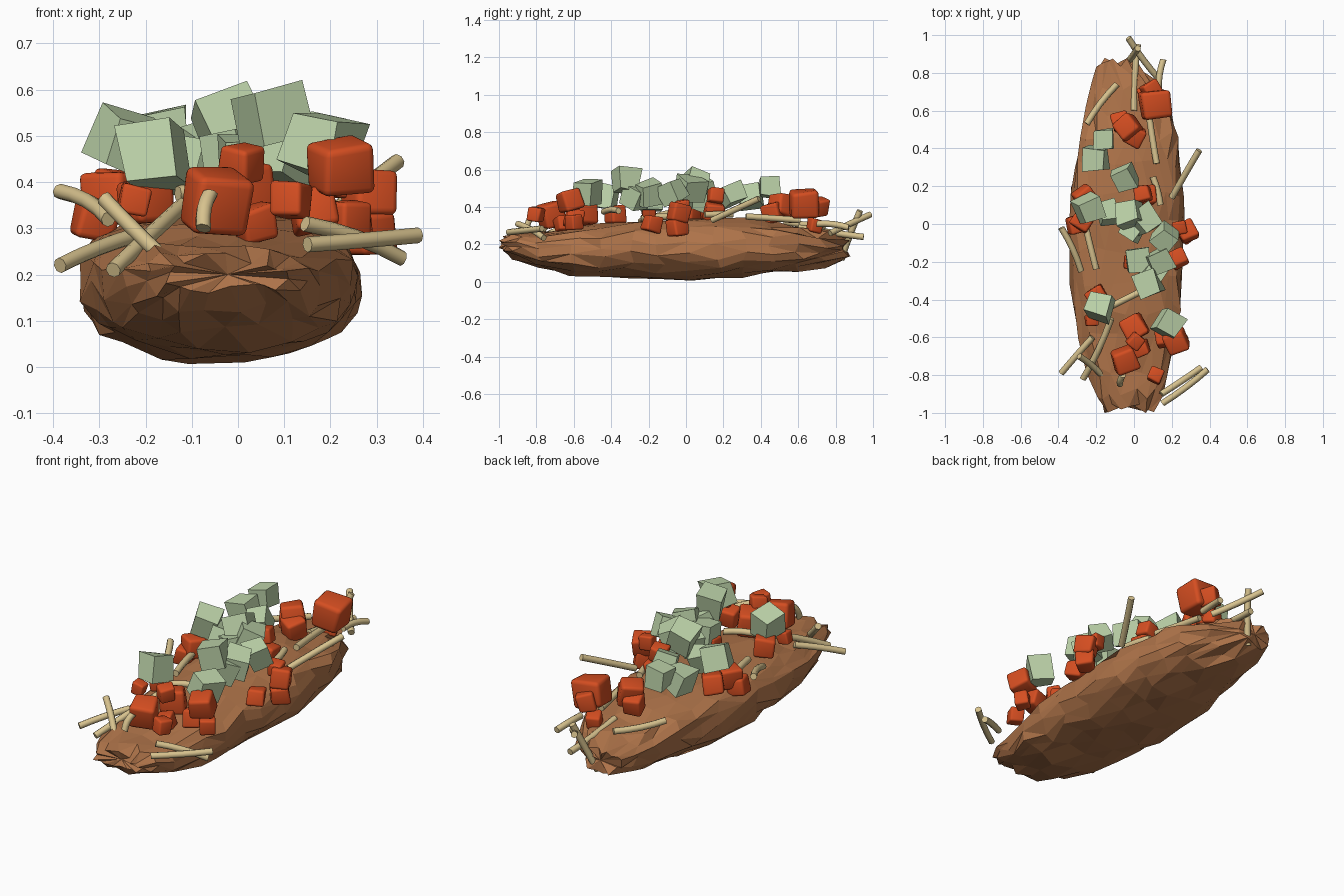
import bpy, bmesh, math, random
from mathutils import Vector, Euler

random.seed(7)


def mat(name, rgb):
    m = bpy.data.materials.new(name)
    m.diffuse_color = (*rgb, 1)
    return m


CRUST = mat("brown crust", (0.43, 0.175, 0.068))
RED = mat("orange red", (0.66, 0.075, 0.015))
GREEN = mat("pale green", (0.50, 0.64, 0.39))
CREAM = mat("straw cream", (0.68, 0.54, 0.27))


def add_object(name, bm, material, smooth=False):
    me = bpy.data.meshes.new(name)
    bmesh.ops.recalc_face_normals(bm, faces=bm.faces[:])
    for f in bm.faces:
        f.smooth = smooth
    bm.to_mesh(me)
    bm.free()
    me.materials.append(material)
    ob = bpy.data.objects.new(name, me)
    bpy.context.collection.objects.link(ob)
    return ob


# Craggy long base: rings of (y, left x, right x, bottom z, top z)
RINGS = [(-0.975, -0.15, 0.11, 0.165, 0.235), (-0.90, -0.20, 0.145, 0.12, 0.255),
         (-0.78, -0.25, 0.18, 0.08, 0.27), (-0.60, -0.305, 0.23, 0.042, 0.285),
         (-0.45, -0.325, 0.25, 0.033, 0.305), (-0.30, -0.335, 0.26, 0.027, 0.32),
         (-0.14, -0.345, 0.265, 0.02, 0.335), (0.02, -0.35, 0.265, 0.012, 0.34),
         (0.17, -0.335, 0.26, 0.02, 0.34), (0.32, -0.315, 0.25, 0.032, 0.335),
         (0.46, -0.285, 0.235, 0.045, 0.32), (0.60, -0.25, 0.20, 0.06, 0.295),
         (0.73, -0.225, 0.12, 0.085, 0.27), (0.85, -0.19, 0.01, 0.125, 0.245)]
SEG = 20
bm = bmesh.new()
rows = []
for i, (y, xl, xr, zb, zt) in enumerate(RINGS):
    cx, hw = (xl + xr) / 2, (xr - xl) / 2
    zm = zb + (zt - zb) * 0.56
    row = []
    for k in range(SEG):
        a = math.tau * (k + 0.5 * (i % 2)) / SEG
        c, s = math.cos(a), math.sin(a)
        n = 2 / 2.5
        x = cx + hw * math.copysign(abs(c) ** n, c)
        z = zm + (zt - zm if s > 0 else zm - zb) * math.copysign(abs(s) ** n, s)
        j = 0.013
        row.append(bm.verts.new((x + random.uniform(-j, j), y + random.uniform(-0.03, 0.03),
                                 max(0.0, z + random.uniform(-j, j)))))
    rows.append(row)
for r0, r1 in zip(rows, rows[1:]):
    for k in range(SEG):
        bm.faces.new((r0[k], r0[(k + 1) % SEG], r1[(k + 1) % SEG], r1[k]))
# Blunt, slightly hollow ends
for row, y in ((rows[0], -0.95), (rows[-1], 0.85)):
    mid = sum((v.co for v in row), Vector()) / SEG
    cv = bm.verts.new((mid.x, y, mid.z))
    for k in range(SEG):
        bm.faces.new((row[k], row[(k + 1) % SEG], cv))
bmesh.ops.triangulate(bm, faces=[f for f in bm.faces if random.random() < 0.6])
add_object("crusty_base", bm, CRUST)


def chunk(name, x, y, z, size, yaw, material, tilt, warp, rounded):
    bm = bmesh.new()
    bmesh.ops.create_cube(bm, size=size)
    rot = Euler((random.uniform(-tilt, tilt), random.uniform(-tilt, tilt), math.radians(yaw))).to_matrix()
    for v in bm.verts:
        v.co += Vector([random.uniform(-warp, warp) * size for _ in range(3)])
    if rounded:
        bmesh.ops.bevel(bm, geom=bm.edges[:], offset=size * 0.14, segments=3,
                        profile=0.5, affect='EDGES')
    for v in bm.verts:
        v.co = rot @ v.co + Vector((x, y, z))
    add_object(name, bm, material, rounded)


# Rounded red chunks: x, y, z, size, yaw
REDS = [(0.11, 0.63, 0.42, 0.145, 8), (0.09, 0.71, 0.40, 0.09, 30), (0.06, 0.69, 0.30, 0.075, 20),
        (-0.03, 0.51, 0.41, 0.115, 40), (-0.07, 0.54, 0.37, 0.09, 15), (0.0, 0.47, 0.37, 0.10, 60),
        (0.22, -0.62, 0.435, 0.11, 20), (0.16, -0.60, 0.34, 0.09, 10), (0.24, -0.60, 0.32, 0.075, 35),
        (-0.05, -0.72, 0.36, 0.125, 20), (0.0, -0.55, 0.37, 0.12, 30), (0.01, -0.62, 0.44, 0.075, 50),
        (0.04, -0.66, 0.31, 0.075, 20), (0.115, -0.80, 0.36, 0.075, 65),
        (0.28, -0.04, 0.37, 0.10, 25), (0.28, -0.05, 0.29, 0.09, 40), (0.24, -0.02, 0.40, 0.07, 10),
        (0.235, -0.18, 0.31, 0.085, 30), (0.05, 0.16, 0.46, 0.08, 10), (0.06, 0.15, 0.37, 0.10, 5),
        (-0.26, 0.14, 0.37, 0.10, 35), (-0.31, 0.0, 0.32, 0.09, 15), (-0.27, 0.02, 0.37, 0.10, 55),
        (-0.20, -0.38, 0.36, 0.095, 30), (-0.225, -0.51, 0.36, 0.06, 5), (-0.01, -0.20, 0.39, 0.075, 0)]
for i, (x, y, z, s, yaw) in enumerate(REDS):
    chunk(f"red_chunk_{i + 1}", x, y, z, s, yaw, RED, 0.25, 0.07, True)

# Sharp-edged pale green chunks
GREENS = [(-0.16, 0.45, 0.505, 0.10, 5), (-0.20, 0.345, 0.46, 0.115, 0), (-0.05, 0.245, 0.47, 0.11, 20),
          (-0.24, 0.08, 0.485, 0.115, 25), (-0.14, 0.06, 0.44, 0.10, 10), (-0.02, 0.05, 0.53, 0.12, 15),
          (0.05, 0.02, 0.50, 0.12, 35), (0.165, -0.07, 0.48, 0.11, 45), (-0.01, -0.03, 0.46, 0.10, 60),
          (0.02, -0.19, 0.44, 0.115, 5), (0.13, -0.20, 0.47, 0.12, 25), (0.08, -0.32, 0.54, 0.12, 20),
          (0.10, -0.27, 0.45, 0.11, 50), (-0.18, -0.44, 0.455, 0.125, -15), (0.185, -0.53, 0.48, 0.12, -30)]
for i, (x, y, z, s, yaw) in enumerate(GREENS):
    chunk(f"green_chunk_{i + 1}", x, y, z, s, yaw, GREEN, 0.4, 0.09, False)


def straw(name, a, b, radius=0.017, sides=8, steps=4):
    a, b = Vector(a), Vector(b)
    d = (b - a).normalized()
    u = d.cross(Vector((0, 0, 1))).normalized()
    w = u.cross(d)
    bend = u * random.uniform(-0.01, 0.01) + w * random.uniform(-0.005, 0.01)
    bm = bmesh.new()
    rings = []
    for i in range(steps + 1):
        t = i / steps
        c = a.lerp(b, t) + bend * (4 * t * (1 - t))
        rings.append([bm.verts.new(c + radius * (u * math.cos(math.tau * k / sides)
                                                 + w * math.sin(math.tau * k / sides)))
                      for k in range(sides)])
    for r0, r1 in zip(rings, rings[1:]):
        for k in range(sides):
            bm.faces.new((r0[k], r0[(k + 1) % sides], r1[(k + 1) % sides], r1[k]))
    caps = [bm.faces.new(rings[0]), bm.faces.new(rings[-1])]
    for e in {e for f in caps for e in f.edges}:
        e.smooth = False
    add_object(name, bm, CREAM, True)


# Straw shreds: start and end points
STRAWS = [((-0.25, 0.53, 0.32), (-0.09, 0.74, 0.30)), ((-0.03, 0.985, 0.36), (0.13, 0.77, 0.26)),
          ((-0.06, 0.83, 0.12), (0.02, 0.93, 0.38)), ((0.0, 0.60, 0.29), (0.02, 0.95, 0.24)),
          ((0.13, 0.70, 0.31), (0.155, 0.87, 0.29)), ((0.075, 0.61, 0.33), (0.12, 0.32, 0.35)),
          ((0.20, 0.14, 0.33), (0.345, 0.39, 0.445)), ((-0.385, -0.02, 0.38), (-0.28, -0.25, 0.32)),
          ((-0.27, 0.05, 0.34), (-0.20, -0.24, 0.34)), ((-0.385, -0.79, 0.22), (-0.22, -0.60, 0.285)),
          ((-0.29, -0.70, 0.365), (-0.17, -0.80, 0.245)), ((-0.27, -0.82, 0.21), (-0.12, -0.50, 0.35)),
          ((-0.075, -0.85, 0.30), (-0.06, -0.80, 0.375)), ((0.15, -0.95, 0.265), (0.39, -0.77, 0.285)),
          ((0.145, -0.90, 0.31), (0.355, -0.76, 0.235)), ((-0.13, -0.44, 0.375), (0.03, -0.36, 0.38)),
          ((0.10, 0.25, 0.36), (0.14, 0.10, 0.36))]
for i, (a, b) in enumerate(STRAWS):
    straw(f"straw_shred_{i + 1}", a, b)
